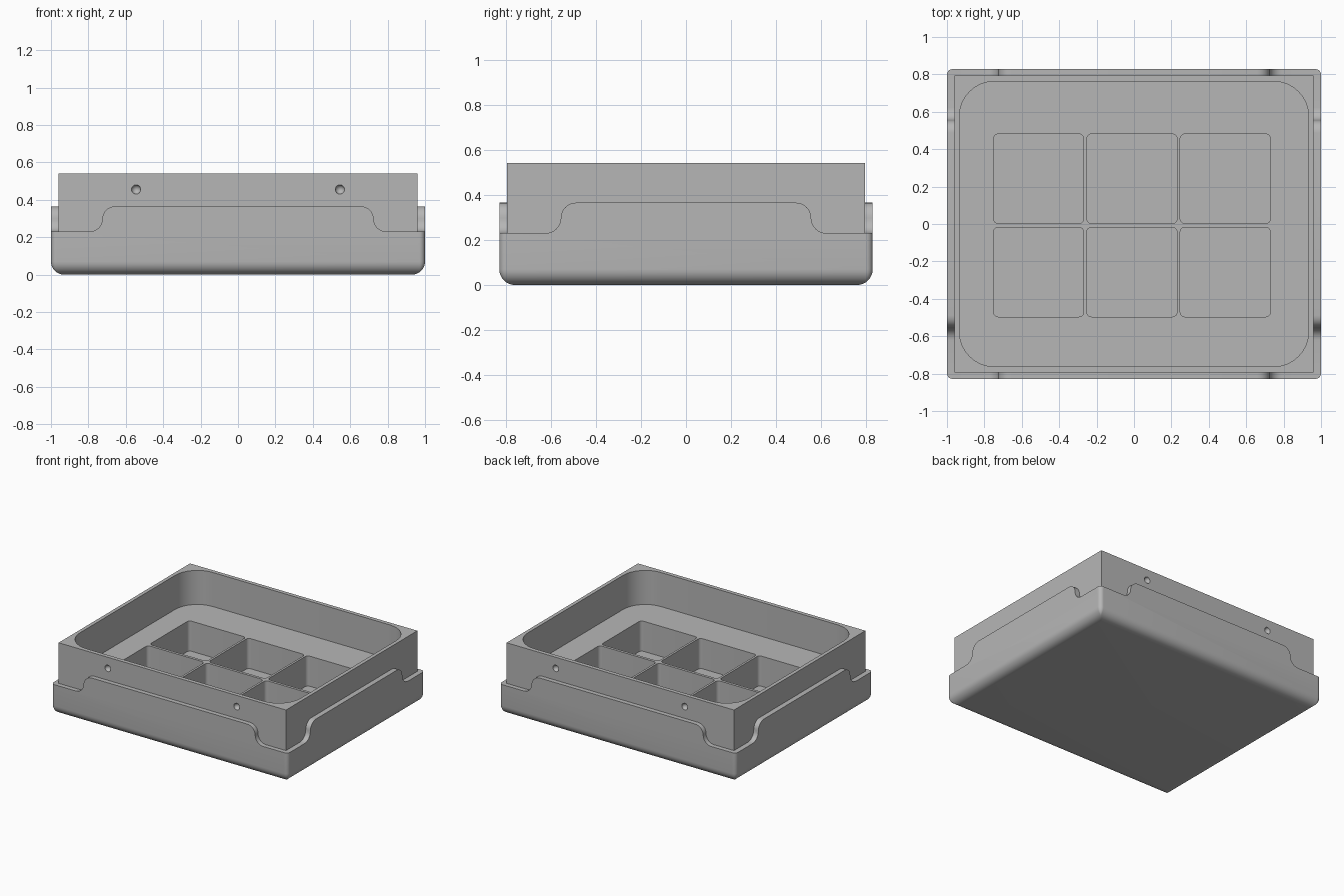
import bpy
import bmesh
from math import sin, cos, radians

if "Cube" in bpy.data.objects:
    bpy.data.objects.remove(bpy.data.objects["Cube"])

grey = bpy.data.materials.new("plain_grey")
grey.use_nodes = True
GREY = (0.47, 0.47, 0.47, 1)
grey.diffuse_color = GREY
grey.node_tree.nodes["Principled BSDF"].inputs["Base Color"].default_value = GREY

# Main sizes (half extents and heights)
SHELL_X, SHELL_Y = 1.0, 0.828
TRAY_X, TRAY_Y = 0.961, 0.793
TAB_TOP, WALL_TOP, TRAY_TOP = 0.365, 0.23, 0.54
POCKET_FLOOR, CELL_FLOOR = 0.28, 0.05
HIDE = 0.004    # overlap of the shell into the tray wall


def arc(cx, cy, r, start, end, steps=8):
    angles = [radians(start + (end - start) * i / steps) for i in range(steps + 1)]
    return [(cx + r * cos(a), cy + r * sin(a)) for a in angles]


def rounded_rect(hx, hy, r, cx=0, cy=0):
    pts = []
    for sx, sy, start in ((1, 1, 0), (-1, 1, 90), (-1, -1, 180), (1, -1, 270)):
        pts += arc(cx + sx * (hx - r), cy + sy * (hy - r), r, start, start + 90)
    return pts


def finish(name, bm):
    bmesh.ops.recalc_face_normals(bm, faces=bm.faces)
    mesh = bpy.data.meshes.new(name)
    bm.to_mesh(mesh)
    bm.free()
    mesh.materials.append(grey)
    obj = bpy.data.objects.new(name, mesh)
    bpy.context.collection.objects.link(obj)
    return obj


def loft(name, rings):
    """Closed solid through rings that share one point count."""
    bm = bmesh.new()
    loops = [[bm.verts.new(p) for p in ring] for ring in rings]
    n = len(loops[0])
    for a, b in zip(loops, loops[1:]):
        for i in range(n):
            j = (i + 1) % n
            bm.faces.new((a[i], a[j], b[j], b[i]))
    bm.faces.new(loops[0])
    bm.faces.new(loops[-1])
    return finish(name, bm)


def upright(name, outline, z0, z1):
    return loft(name, [[(x, y, z) for x, y in outline] for z in (z0, z1)])


def box(name, hx, hy, z0, z1):
    return upright(name, [(hx, hy), (-hx, hy), (-hx, -hy), (hx, -hy)], z0, z1)


def cut(target, cutter):
    """Subtract the cutter and discard it."""
    cutter.hide_render = True
    mod = target.modifiers.new("cut", 'BOOLEAN')
    mod.operation = 'DIFFERENCE'
    mod.solver = 'EXACT'
    mod.object = cutter
    bpy.context.view_layer.objects.active = target
    bpy.ops.object.modifier_apply(modifier=mod.name)
    bpy.data.objects.remove(cutter)


# Outer shell: solid with a rounded bottom edge
R = 0.07
rings = []
for inset, z in arc(R, R, R, 270, 180):
    outline = rounded_rect(SHELL_X - inset, SHELL_Y - inset, max(0.005, 0.03 - inset))
    rings.append([(x, y, z) for x, y in outline])
rings.append([(x, y, TAB_TOP) for x, y in rounded_rect(SHELL_X, SHELL_Y, 0.03)])
shell = loft("outer_shell", rings)


# Corner notches with S-shaped ends, leaving a raised tab on each side
def notch_profile(mid):
    r = (TAB_TOP - WALL_TOP) / 2
    return ([(mid - r, 0.45)] + arc(mid - r, TAB_TOP - r, r, 90, 0)
            + arc(mid + r, WALL_TOP + r, r, 180, 270)[1:]
            + [(1.1, WALL_TOP), (1.1, 0.45)])


for s in (-1, 1):
    for t in (-1, 1):
        depths = (s * (TRAY_Y - HIDE), s * 1.1)
        cut(shell, loft("notch", [[(t * u, d, z) for u, z in notch_profile(0.725)]
                                  for d in depths]))
        depths = (s * (TRAY_X - HIDE), s * 1.1)
        cut(shell, loft("notch", [[(d, t * u, z) for u, z in notch_profile(0.555)]
                                  for d in depths]))

# Hollow that receives the tray
cut(shell, box("hollow", TRAY_X - 2 * HIDE, TRAY_Y - 2 * HIDE, 0.04, 0.6))

# Inner tray with a wide rounded pocket
tray = box("inner_tray", TRAY_X, TRAY_Y, 0.035, TRAY_TOP)
cut(tray, upright("pocket", rounded_rect(0.933, 0.762, 0.185), POCKET_FLOOR, 0.7))

# Six compartments in the pocket floor
for col in (-1, 0, 1):
    for cy in (0.242, -0.257):
        outline = rounded_rect(0.241, 0.239, 0.025, -0.011 + col * 0.499, cy)
        cut(tray, upright("compartment", outline, CELL_FLOOR, POCKET_FLOOR + 0.1))

# Round dimples on the front and back walls
for x in (-0.545, 0.545):
    for s in (-1, 1):
        bm = bmesh.new()
        bmesh.ops.create_uvsphere(bm, u_segments=24, v_segments=12, radius=0.025)
        bmesh.ops.translate(bm, verts=bm.verts, vec=(x, s * (TRAY_Y + 0.002), 0.455))
        cut(tray, finish("dimple", bm))

# Smooth the fillets, keep the edges sharp
bpy.ops.object.select_all(action='DESELECT')
for obj in (shell, tray):
    obj.select_set(True)
    bpy.context.view_layer.objects.active = obj
bpy.ops.object.shade_smooth_by_angle(angle=radians(30))
